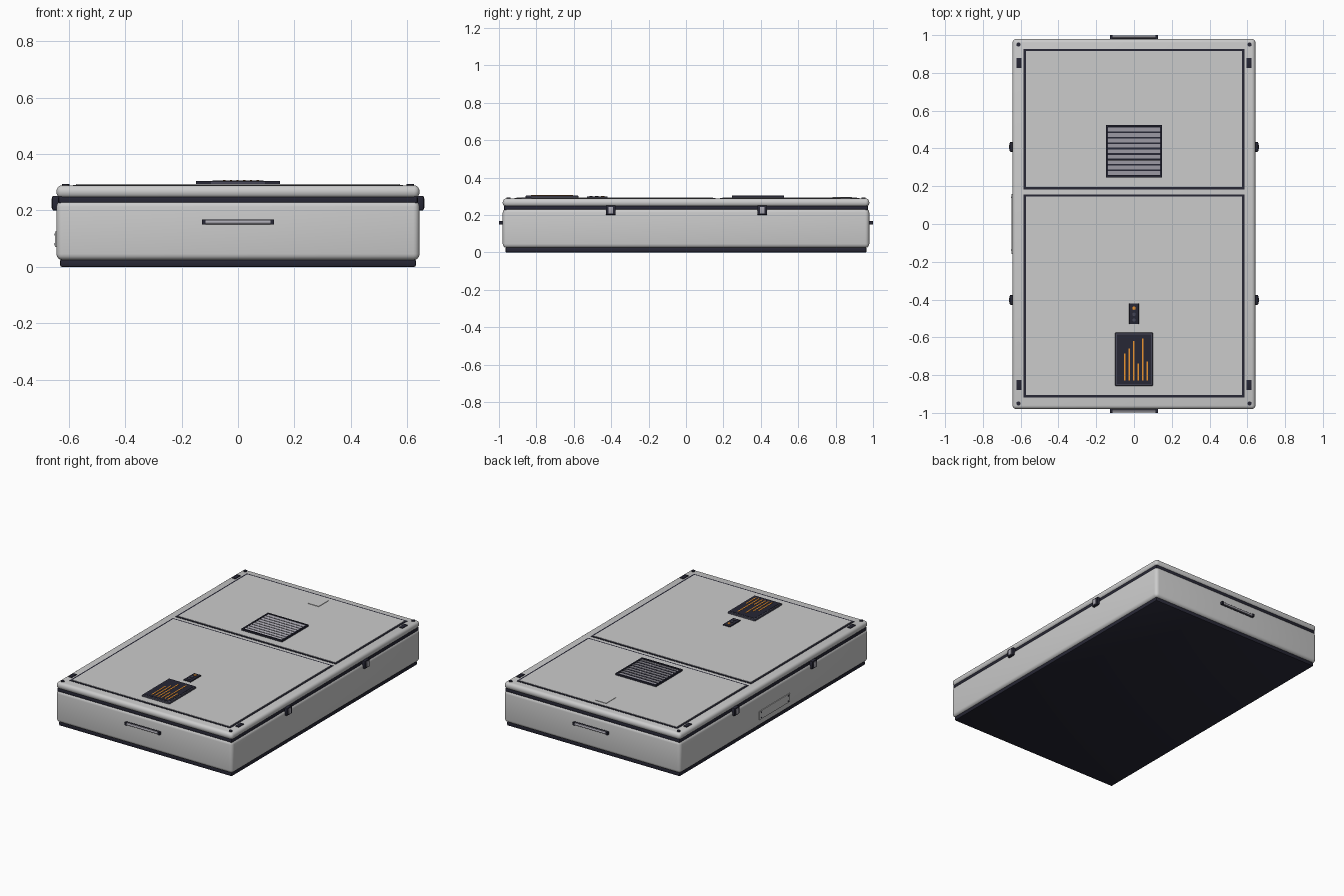
import bpy, math

if "Cube" in bpy.data.objects:
    bpy.data.objects.remove(bpy.data.objects["Cube"])


def mat(name, c):
    m = bpy.data.materials.new(name)
    m.diffuse_color = (*c, 1)
    m.use_nodes = True
    m.node_tree.nodes["Principled BSDF"].inputs["Base Color"].default_value = m.diffuse_color
    return m


DARK = mat("dark_trim", (0.02, 0.02, 0.035))
SLATE = mat("slate", (0.06, 0.06, 0.09))
ORANGE = mat("orange", (0.85, 0.3, 0.03))
STEEL = mat("steel", (0.4, 0.39, 0.44))


def box(name, x, y, z, m=None, bevel=0, seg=2, rot_x=0):
    """Box from (min, max) ranges, optionally bevelled."""
    bpy.ops.mesh.primitive_cube_add(size=1)
    o = bpy.context.object
    o.name = name
    dims = [r[1] - r[0] for r in (x, y, z)]
    for v in o.data.vertices:
        v.co = [c * d for c, d in zip(v.co, dims)]
    o.location = [(r[0] + r[1]) / 2 for r in (x, y, z)]
    o.rotation_euler.x = rot_x
    if m:
        o.data.materials.append(m)
    if bevel:
        b = o.modifiers.new("bevel", 'BEVEL')
        b.width, b.segments = bevel, seg
        bpy.ops.object.modifier_apply(modifier="bevel")
        bpy.ops.object.shade_smooth_by_angle()
    return o


def cyl(name, r, h, loc, m=None, n=16, rot=(0, 0, 0)):
    bpy.ops.mesh.primitive_cylinder_add(vertices=n, radius=r, depth=h, location=loc, rotation=rot)
    o = bpy.context.object
    o.name = name
    if m:
        o.data.materials.append(m)
    bpy.ops.object.shade_smooth_by_angle()


def span(c, half):
    return (c - half, c + half)


# Case shell: base, body, seal, lid
box("base_skid", (-.63, .63), (-.965, .965), (0, .027), DARK, .006)
box("body", (-.643, .643), (-.98, .98), (.024, .235), None, .022, 4)
box("lid_seal", (-.637, .637), (-.974, .974), (.222, .252), DARK, .008)
box("lid", (-.643, .643), (-.98, .98), (.244, .289), None, .02, 4)

# Lid panels, each a grey plate in a dark border
for name, y0, y1 in (("rear", .183, .927), ("front", -.918, .157)):
    box(name + "_panel_border", (-.585, .585), (y0, y1), (.28, .291), DARK)
    box(name + "_panel", (-.573, .573), (y0 + .012, y1 - .012), (.282, .293))

# Vent with frame and tilted slats
box("vent_backing", (-.145, .145), (.25, .52), (.288, .295), DARK)
for s in (-1, 1):
    box("vent_frame_side", span(s * .143, .005), (.247, .523), (.29, .304), DARK)
    box("vent_frame_end", (-.148, .148), span(.385 + s * .133, .005), (.29, .304), DARK)
for i in range(9):
    box("vent_slat", (-.138, .138), span(.27 + i * .0288, .01), (.2975, .3005), STEEL,
        rot_x=math.radians(10))

# Display with bar graph
box("display_frame", (-.1, .1), (-.857, -.575), (.288, .304), SLATE, .004)
box("display_screen", (-.09, .09), (-.847, -.585), (.3, .3055), DARK)
for i, top in enumerate((-.685, -.66, -.62, -.738, -.605, -.727)):
    box("display_bar", span(-.049 + i * .0238, .004), (-.828, top), (.304, .307), ORANGE)

# Status light block
box("status_block", (-.026, .026), (-.53, -.42), (.288, .3), DARK, .003)
for y, m in ((-.446, ORANGE), (-.478, SLATE), (-.508, SLATE)):
    cyl("status_light", .009, .006, (0, y, .3), m)

# Small hatch on the rear panel
box("small_hatch", (-.04, .04), (.783, .887), (.29, .296))

# Lid corner screws and pads
for sx in (-1, 1):
    for sy in (-1, 1):
        cyl("corner_screw", .011, .012, (sx * .612, sy * .95, .288), DARK)
        box("corner_pad", span(sx * .609, .013), span(sy * .852, .027), (.28, .294), DARK, .002)

# Side latches
for s in (-1, 1):
    for y in (-.402, .408):
        box("latch", span(s * .644, .014), span(y, .026), (.2, .252), DARK, .005)
        box("latch_tab", span(s * .655, .006), span(y, .012), (.208, .243), STEEL, .002)

# End handles: grip bar on two posts
for s in (-1, 1):
    cyl("handle_grip", .008, .24, (0, s * .991, .159), STEEL, 12, (0, math.pi / 2, 0))
    box("handle_plate", (-.12, .12), span(s * .98, .002), (.15, .168), DARK)
    for sx in (-1, 1):
        box("handle_post", span(sx * .121, .006), sorted((s * .97, s * 1.0)), (.15, .168), DARK)

# Access cover with screws on the left side
box("side_cover", (-.648, -.63), (-.158, .16), (.07, .125))
for y in (-.14, .142):
    for z in (.08, .115):
        cyl("cover_screw", .004, .004, (-.648, y, z), DARK, 8, (0, math.pi / 2, 0))
